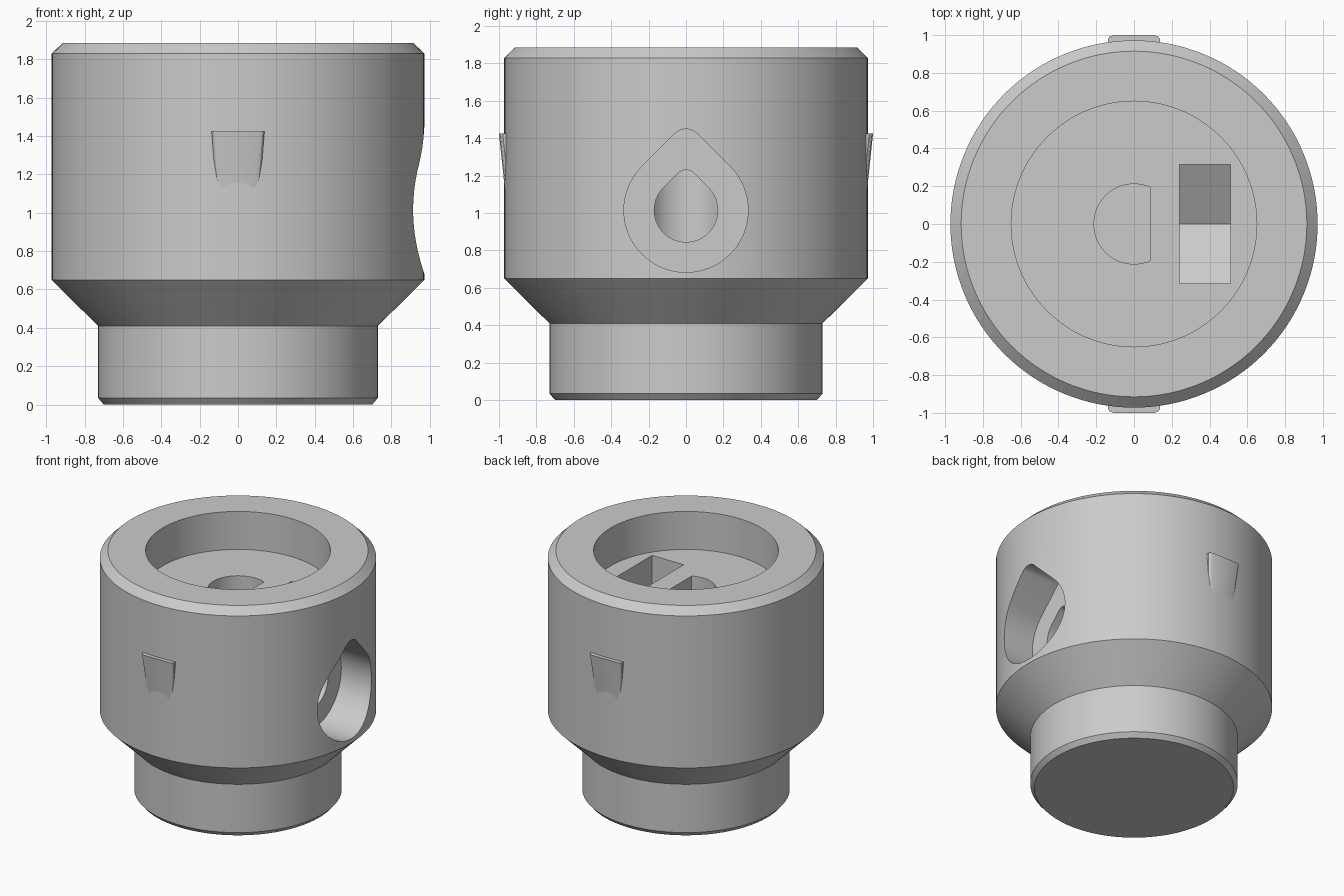
import bpy, bmesh
from math import sin, cos, pi, radians, sqrt
from mathutils import Vector

cube = bpy.data.objects.get("Cube")
if cube:
    bpy.data.objects.remove(cube, do_unlink=True)

grey = bpy.data.materials.new("light grey plastic")
grey.use_nodes = True
colour = (0.6, 0.6, 0.6, 1)
grey.diffuse_color = colour
grey.node_tree.nodes["Principled BSDF"].inputs["Base Color"].default_value = colour

HOLE_Z = 1.015      # height of the screw hole axis
FLOOR_Z = 1.59      # floor of the top recess


def make_object(name, bm):
    bmesh.ops.recalc_face_normals(bm, faces=bm.faces)
    mesh = bpy.data.meshes.new(name)
    bm.to_mesh(mesh)
    bm.free()
    mesh.materials.append(grey)
    obj = bpy.data.objects.new(name, mesh)
    bpy.context.collection.objects.link(obj)
    return obj


def loft(name, rings):
    """Solid through matching rings of points, with capped ends."""
    bm = bmesh.new()
    rows = [[bm.verts.new(p) for p in ring] for ring in rings]
    n = len(rows[0])
    for a, b in zip(rows, rows[1:]):
        for i in range(n):
            j = (i + 1) % n
            bm.faces.new((a[i], a[j], b[j], b[i]))
    bm.faces.new(rows[0])
    bm.faces.new(rows[-1])
    return make_object(name, bm)


def arc(cx, cy, r, start, end, steps):
    angles = [radians(start + (end - start) * i / steps) for i in range(steps + 1)]
    return [(cx + r * cos(a), cy + r * sin(a)) for a in angles]


def side_prism(name, outline, x0, x1):
    return loft(name, [[(x, y, z) for y, z in outline] for x in (x0, x1)])


def teardrop(r, tip):
    """Circle with 45 degree shoulders meeting in a rounded tip."""
    return (arc(0, HOLE_Z, r, 135, 405, 48)
            + arc(0, HOLE_Z + sqrt(2) * (r - tip), tip, 45, 135, 8))


def finish(obj):
    bpy.ops.object.select_all(action="DESELECT")
    obj.select_set(True)
    bpy.context.view_layer.objects.active = obj
    bpy.ops.object.shade_smooth_by_angle(angle=radians(25))


# Turned body with stepped foot, chamfers and top recess
profile = [(0.70, 0), (0.73, 0.035), (0.73, 0.41), (0.972, 0.65),
           (0.972, 1.83), (0.915, 1.885), (0.65, 1.885), (0.65, FLOOR_Z)]
SEGMENTS = 128
body = loft("knob_body", [[(r * cos(2 * pi * i / SEGMENTS), r * sin(2 * pi * i / SEGMENTS), z)
                           for i in range(SEGMENTS)] for r, z in profile])

# Cutters: shaft bore with one flat, hexagonal nut slot, stepped screw hole
flat = 66
bore_outline = arc(0, 0, 0.212, flat, 360 - flat, 48)
shaft_bore = loft("shaft_bore_cutter",
                  [[(x, y, z) for x, y in bore_outline] for z in (0.45, FLOOR_Z + 0.1)])

half = 0.315
tip = half / cos(pi / 6)
nut_outline = [(-half, FLOOR_Z + 0.1), (-half, HOLE_Z - tip / 2), (0, HOLE_Z - tip),
               (half, HOLE_Z - tip / 2), (half, FLOOR_Z + 0.1)]
nut_slot = side_prism("nut_slot_cutter", nut_outline, 0.24, 0.512)
screw_hole = side_prism("screw_hole_cutter", teardrop(0.17, 0.06), 0.0, 0.9)
head_pocket = side_prism("screw_head_cutter", teardrop(0.332, 0.085), 0.655, 1.2)

for cutter in (shaft_bore, nut_slot, screw_hole, head_pocket):
    cutter.hide_render = True
    mod = body.modifiers.new(cutter.name, "BOOLEAN")
    mod.operation = "DIFFERENCE"
    mod.solver = "EXACT"
    mod.object = cutter
    bpy.ops.object.select_all(action="DESELECT")
    bpy.context.view_layer.objects.active = body
    body.select_set(True)
    bpy.ops.object.modifier_apply(modifier=mod.name)
    bpy.data.objects.remove(cutter, do_unlink=True)
finish(body)

# Tapered pointer tabs that fade into the front and back walls
for name, side in (("front_tab", -1), ("back_tab", 1)):
    rings = []
    for z, w, out in ((1.425, 0.138, 1.0), (1.17, 0.118, 0.973), (0.95, 0.10, 0.95)):
        section = [(-w, 0.9), (-w, out - 0.02), (-w + 0.01, out - 0.007), (-w + 0.03, out),
                   (w - 0.03, out), (w - 0.01, out - 0.007), (w, out - 0.02), (w, 0.9)]
        rings.append([(x, side * y, z) for x, y in section])
    finish(loft(name, rings))
